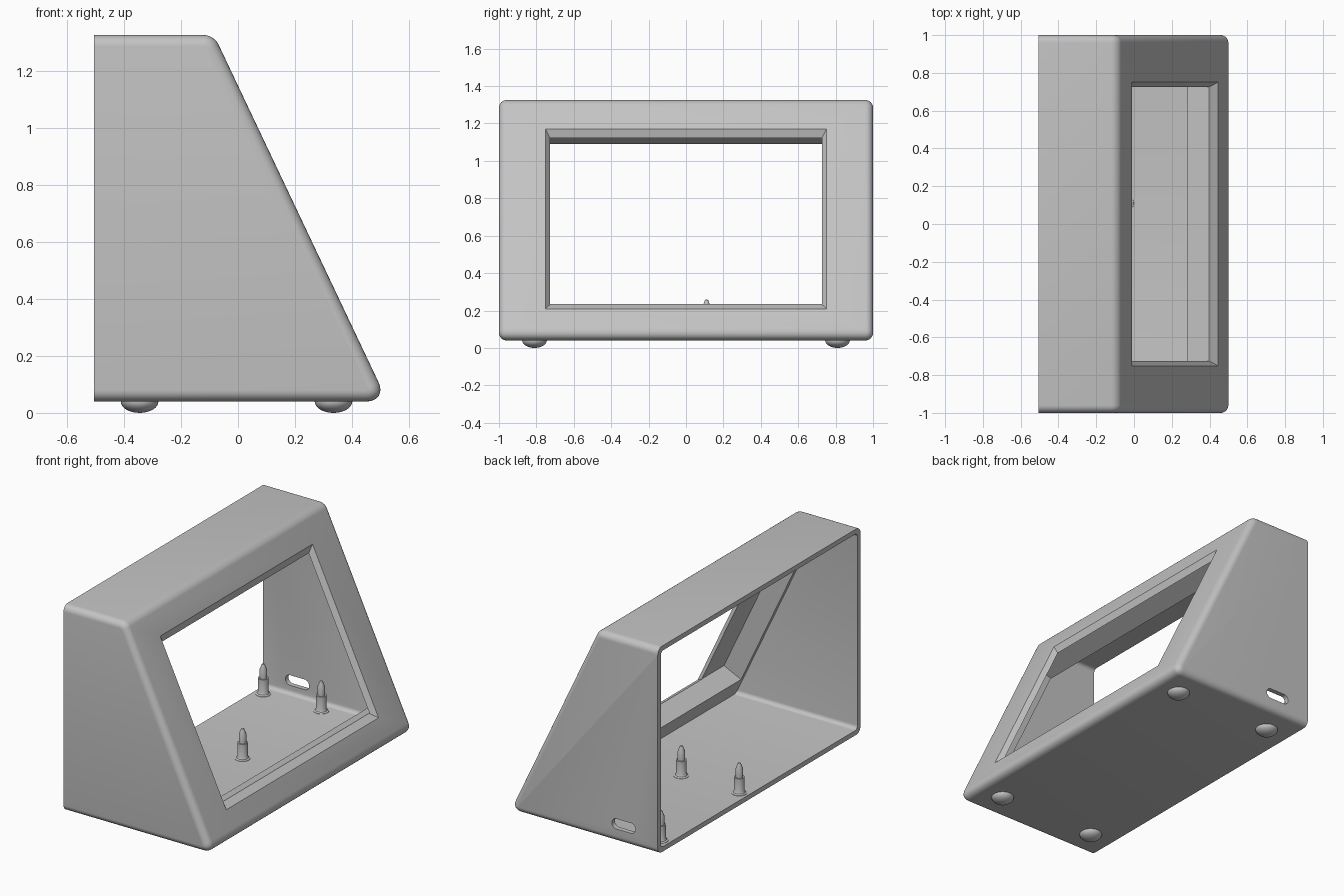
import bpy, bmesh, math
from mathutils import Vector

cube = bpy.data.objects.get("Cube")
if cube:
    bpy.data.objects.remove(cube, do_unlink=True)

grey = bpy.data.materials.new("light_grey_plastic")
grey.use_nodes = True
GREY = (0.55, 0.55, 0.55, 1)
grey.diffuse_color = GREY
grey.node_tree.nodes["Principled BSDF"].inputs["Base Color"].default_value = GREY

BACK, BASE, TOP = -0.505, 0.04, 1.325
TOE, BROW = 0.525, -0.084          # sharp ends of the sloped face
WALL, PANEL = 0.03, 0.16
UP = Vector((BROW - TOE, 0, TOP - BASE)).normalized()
IN = Vector((-UP.z, 0, UP.x))      # into the case, square to the slope


def make(name, bm):
    bmesh.ops.recalc_face_normals(bm, faces=bm.faces)
    mesh = bpy.data.meshes.new(name)
    bm.to_mesh(mesh)
    bm.free()
    ob = bpy.data.objects.new(name, mesh)
    bpy.context.collection.objects.link(ob)
    mesh.materials.append(grey)
    return ob


def activate(ob):
    bpy.ops.object.select_all(action='DESELECT')
    ob.select_set(True)
    bpy.context.view_layer.objects.active = ob


def smooth(ob):
    activate(ob)
    bpy.ops.object.shade_smooth_by_angle(angle=math.radians(35))


def prism(profile, half):
    """Extrude an x-z profile along y, from -half to half."""
    bm = bmesh.new()
    face = bm.faces.new([bm.verts.new((x, -half, z)) for x, z in profile])
    ext = bmesh.ops.extrude_face_region(bm, geom=[face])
    new = [v for v in ext["geom"] if isinstance(v, bmesh.types.BMVert)]
    bmesh.ops.translate(bm, verts=new, vec=(0, 2 * half, 0))
    bmesh.ops.recalc_face_normals(bm, faces=bm.faces)
    return bm


def slope_block(name, near, far):
    """Block through the sloped face; each end is (depth, low, high, half width)."""
    bm = bmesh.new()
    rings = []
    for d, lo, hi, w in (near, far):
        o = Vector((TOE, 0, BASE)) + IN * d
        rings.append([bm.verts.new(o + UP * u + Vector((0, y, 0)))
                      for u, y in ((lo, -w), (hi, -w), (hi, w), (lo, w))])
    a, b = rings
    bm.faces.new(a)
    bm.faces.new(b)
    for i in range(4):
        j = (i + 1) % 4
        bm.faces.new((a[i], a[j], b[j], b[i]))
    return make(name, bm)


def round_edges(bm, test, size, segments=6):
    edges = [e for e in bm.edges if test(*[v.co for v in e.verts])]
    bmesh.ops.bevel(bm, geom=edges, offset=size, segments=segments,
                    profile=0.5, affect='EDGES')


def lathe(name, profile, loc, steps=32):
    bm = bmesh.new()
    verts = [bm.verts.new((r, 0, z)) for r, z in profile]
    edges = [bm.edges.new(p) for p in zip(verts, verts[1:])]
    bmesh.ops.spin(bm, geom=verts + edges, cent=(0, 0, 0), axis=(0, 0, 1),
                   angle=math.tau, steps=steps)
    bmesh.ops.remove_doubles(bm, verts=bm.verts, dist=0.0002)
    ob = make(name, bm)
    ob.location = loc
    smooth(ob)
    return ob


def cut(target, cutter):
    cutter.hide_render = True
    activate(target)
    mod = target.modifiers.new("cut", 'BOOLEAN')
    mod.operation, mod.solver, mod.object = 'DIFFERENCE', 'EXACT', cutter
    bpy.ops.object.modifier_apply(modifier=mod.name)
    bpy.data.objects.remove(cutter, do_unlink=True)


# Outer case: wedge with rounded edges, square at the open back
bm = prism([(BACK, BASE), (TOE, BASE), (BROW, TOP), (BACK, TOP)], 1)
across = lambda a, b: abs(a.y - b.y) > 1
round_edges(bm, lambda a, b: across(a, b) and min(a.x, b.x) > 0, 0.075, 8)
round_edges(bm, lambda a, b: across(a, b) and a.z > 1 and a.x > BACK + 0.1, 0.034)
round_edges(bm, lambda a, b: abs(a.y - b.y) < 0.01
            and max(a.x, b.x) > BACK + 0.01, 0.04)
case = make("case", bm)

# Hollow inside, leaving thin walls and a thick front panel
lo, hi = BASE + WALL, TOP - WALL


def inner_x(z):
    return TOE + (z - BASE) * UP.x / UP.z - PANEL / UP.z


bm = prism([(BACK - 0.1, lo), (inner_x(lo), lo), (inner_x(hi), hi), (BACK - 0.1, hi)],
           1 - WALL)
round_edges(bm, lambda a, b: abs(a.x - b.x) > 0.2 and abs(a.z - b.z) < 0.01, 0.025)
cut(case, make("hollow", bm))

# Bevelled window and the wider screen pocket behind it
cut(case, slope_block("window", (-0.03, 0.146, 1.292, 0.775), (0.032, 0.23, 1.208, 0.725)))
cut(case, slope_block("pocket", (0.03, 0.23, 1.238, 0.945), (0.3, 0.23, 1.238, 0.945)))

# Cable slot in the left wall
r, half = 0.032, 0.05
outline = []
for i in range(24):
    t = math.tau * (i + 0.5) / 24
    outline.append((-0.27 + math.copysign(half, math.cos(t)) + r * math.cos(t),
                    0.155 + r * math.sin(t)))
slot = make("slot", prism(outline, 0.1))
slot.location.y = 1
bpy.context.view_layer.update()
cut(case, slot)
smooth(case)

# Four domed feet
dome = [(0.066 * math.cos(a), 0.04 - 0.04 * math.sin(a))
        for a in [math.pi / 2 * i / 8 for i in range(9)]]
dome = [(0, 0.05), (0.066, 0.05)] + dome[:-1] + [(0, 0)]
for xn, x in (("front", 0.335), ("back", -0.345)):
    for yn, y in (("left", 0.81), ("right", -0.81)):
        lathe(f"foot_{xn}_{yn}", dome, (x, y, 0))

# Four board posts: flared base, shoulder and pointed pin
post = [(0, -0.005), (0.046, -0.005), (0.044, 0.002), (0.035, 0.007), (0.03, 0.018),
        (0.03, 0.1), (0.022, 0.1), (0.022, 0.15), (0.009, 0.185), (0, 0.19)]
for i, x in enumerate((-0.045, -0.445)):
    for j, y in enumerate((0.11, 0.885)):
        lathe(f"post_{2 * i + j + 1}", post, (x, y, lo), 24)
